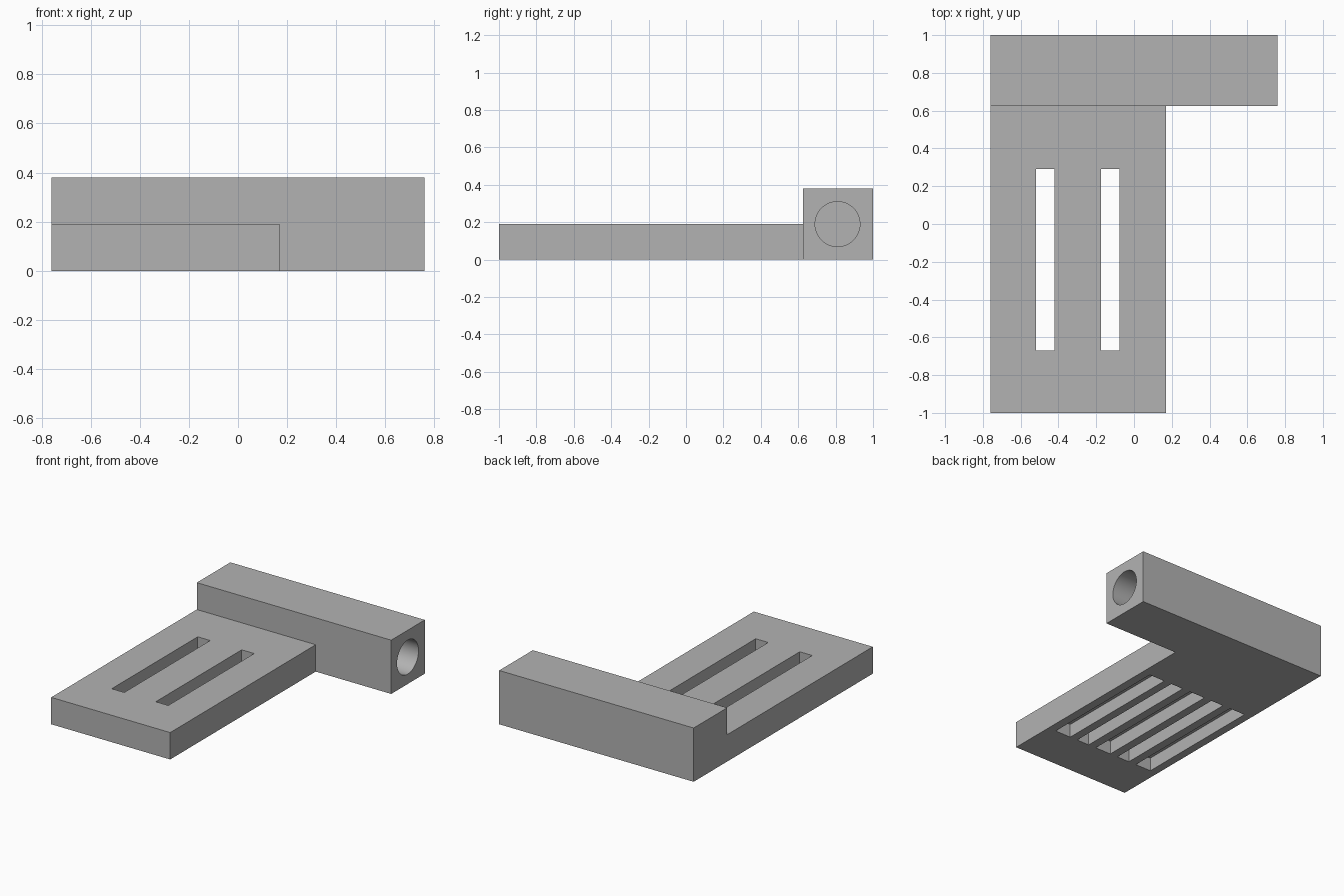
import bpy
import math
from mathutils import Matrix

old = bpy.data.objects.get("Cube")
if old:
    bpy.data.objects.remove(old, do_unlink=True)

grey = bpy.data.materials.new("plain grey")
grey.use_nodes = True
colour = (0.45, 0.45, 0.45, 1)
grey.diffuse_color = colour
grey.node_tree.nodes["Principled BSDF"].inputs["Base Color"].default_value = colour


def box(name, x0, x1, y0, y1, z0, z1):
    """Box between two opposite corners."""
    bpy.ops.mesh.primitive_cube_add(size=1)
    ob = bpy.context.object
    ob.name = name
    ob.data.transform(
        Matrix.Translation(((x0 + x1) / 2, (y0 + y1) / 2, (z0 + z1) / 2))
        @ Matrix.Diagonal((x1 - x0, y1 - y0, z1 - z0, 1)))
    ob.data.materials.append(grey)
    return ob


def combine(target, tool, operation):
    """Apply a boolean and discard the tool object."""
    tool.hide_render = True
    mod = target.modifiers.new(operation.lower(), "BOOLEAN")
    mod.operation = operation
    mod.solver = "EXACT"
    mod.object = tool
    bpy.context.view_layer.objects.active = target
    bpy.ops.object.modifier_apply(modifier=mod.name)
    bpy.data.objects.remove(tool, do_unlink=True)


LEFT, RIGHT = -0.76, 0.76
PLATE_TOP, BLOCK_TOP = 0.19, 0.38
CENTRE = -0.297          # middle of the plate across x

# Slotted plate joined to the cross block
body = box("bracket_body", LEFT, RIGHT, 0.625, 1, 0, BLOCK_TOP)
combine(body, box("plate", LEFT, 0.17, -1, 0.8, 0, PLATE_TOP), "UNION")

# Two slots right through the plate
for side in (-1, 1):
    x = CENTRE + side * 0.172
    combine(body, box("through_slot", x - 0.049, x + 0.049,
                      -0.67, 0.29, -0.1, 0.3), "DIFFERENCE")

# Three wider blind grooves in the underside
for step in (-1, 0, 1):
    x = CENTRE + step * 0.343
    combine(body, box("blind_groove", x - 0.062, x + 0.062,
                      -0.67, 0.29, -0.1, 0.095), "DIFFERENCE")

# Round blind bore in the open end of the block
bore_end = -0.57
bpy.ops.mesh.primitive_cylinder_add(
    vertices=64, radius=0.12, depth=0.9 - bore_end,
    location=((0.9 + bore_end) / 2, 0.81, 0.19), rotation=(0, math.pi / 2, 0))
bore = bpy.context.object
bore.data.materials.append(grey)
combine(body, bore, "DIFFERENCE")

# Smooth bore wall with crisp edges elsewhere
bpy.ops.object.select_all(action="DESELECT")
body.select_set(True)
bpy.context.view_layer.objects.active = body
bpy.ops.object.shade_smooth_by_angle(angle=math.radians(30))
